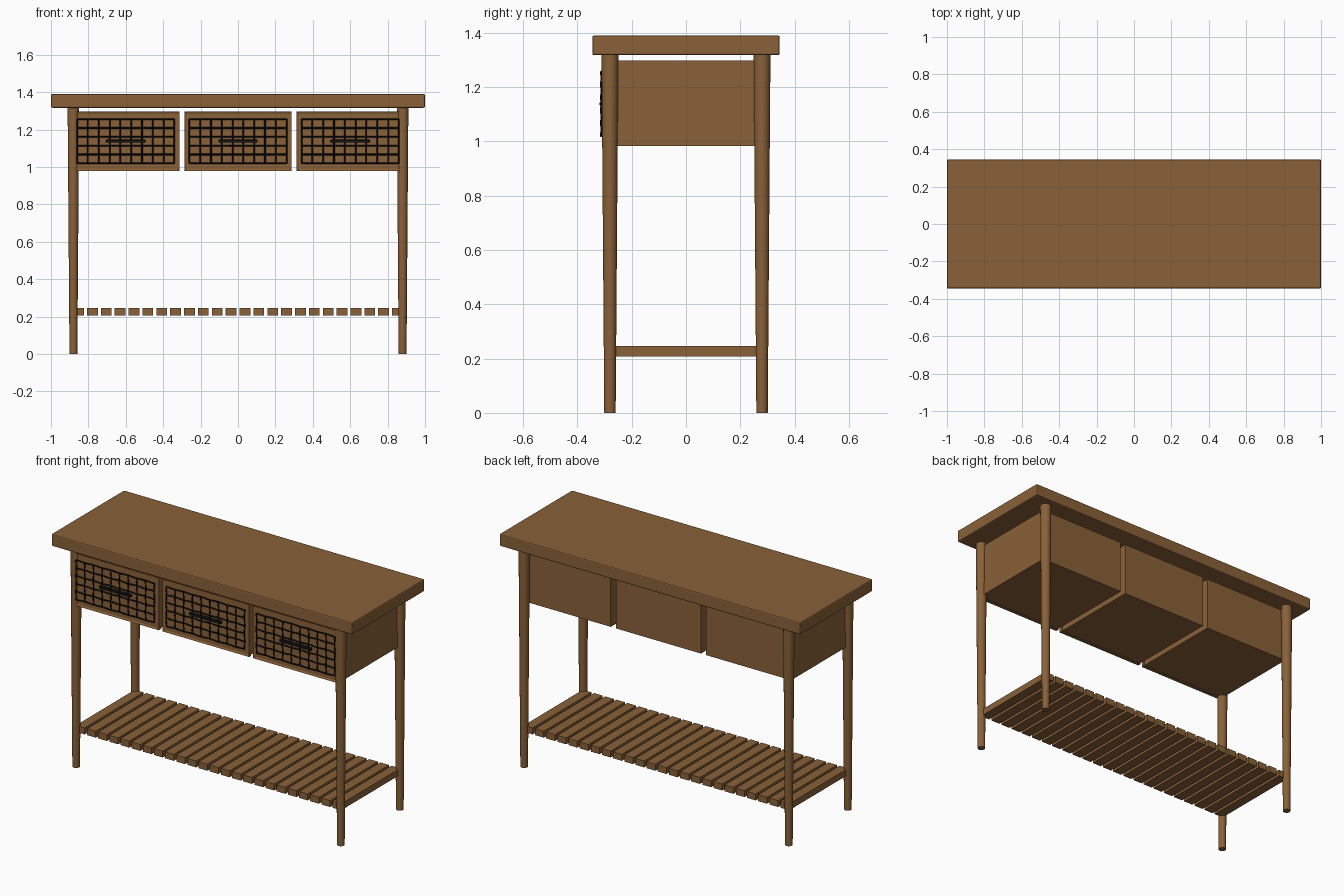
import bpy
import bmesh
from math import radians
from mathutils import Matrix, Vector

cube = bpy.data.objects.get("Cube")
if cube:
    bpy.data.objects.remove(cube, do_unlink=True)


def material(name, rgb):
    m = bpy.data.materials.new(name)
    m.use_nodes = True
    m.diffuse_color = (*rgb, 1)
    bsdf = m.node_tree.nodes["Principled BSDF"]
    bsdf.inputs["Base Color"].default_value = (*rgb, 1)
    bsdf.inputs["Roughness"].default_value = 0.6
    return m


WOOD = material("brown wood", (0.25, 0.12, 0.04))
METAL = material("black metal", (0.006, 0.006, 0.006))


def finish(bm, name, mat):
    bmesh.ops.recalc_face_normals(bm, faces=bm.faces[:])
    mesh = bpy.data.meshes.new(name)
    bm.to_mesh(mesh)
    bm.free()
    mesh.materials.append(mat)
    obj = bpy.data.objects.new(name, mesh)
    bpy.context.collection.objects.link(obj)
    return obj


def box_mesh(low, high):
    low, high = Vector(low), Vector(high)
    bm = bmesh.new()
    bmesh.ops.create_cube(bm, size=1, matrix=Matrix.Translation((low + high) / 2)
                          @ Matrix.Diagonal((*(high - low), 1)))
    return bm


def box(name, low, high, mat, bevel=0.0, segments=1):
    obj = finish(box_mesh(low, high), name, mat)
    if bevel:
        mod = obj.modifiers.new("bevel", "BEVEL")
        mod.width, mod.segments = bevel, segments
    return obj


def smooth(obj):
    bpy.ops.object.select_all(action="DESELECT")
    obj.select_set(True)
    bpy.context.view_layer.objects.active = obj
    bpy.ops.object.shade_smooth_by_angle(angle=radians(40))


# Table top
box("table_top", (-1, -0.345, 1.317), (1, 0.345, 1.39), WOOD, 0.007, 2)

# Tapered round legs
for sx, side in ((-1, "right"), (1, "left")):
    for sy, end in ((-1, "front"), (1, "back")):
        bm = bmesh.new()
        bmesh.ops.create_cone(bm, cap_ends=True, segments=24, radius1=0.021,
                              radius2=0.031, depth=1.32,
                              matrix=Matrix.Translation((sx * 0.88, sy * 0.28, 0.66)))
        smooth(finish(bm, f"{end}_{side}_leg", WOOD))

# Slatted lower shelf
SLATS, HALF_SPAN = 24, 0.853
for i in range(SLATS):
    x = -HALF_SPAN + 2 * HALF_SPAN * i / (SLATS - 1)
    box(f"shelf_slat_{i + 1}", (x - 0.029, -0.28, 0.207), (x + 0.029, 0.28, 0.246), WOOD)

# Drawers with woven wire fronts
LOW, HIGH, MID = 0.979, 1.298, 1.138
FRONT, HALF_W = -0.305, 0.287
GRID_W, GRID_H = 0.26, 0.118
COLS, ROWS = 10, 6


def wire_grid(name, cx):
    curve = bpy.data.curves.new(name, "CURVE")
    curve.dimensions = "3D"
    curve.bevel_depth, curve.bevel_resolution = 0.0042, 0
    curve.use_fill_caps = True
    xs = [cx - GRID_W + 2 * GRID_W * c / (COLS - 1) for c in range(COLS)]
    zs = [MID - GRID_H + 2 * GRID_H * r / (ROWS - 1) for r in range(ROWS)]

    def wire(points):
        spline = curve.splines.new("POLY")
        spline.points.add(len(points) - 1)
        for point, co in zip(spline.points, points):
            point.co = (*co, 1)

    # Wires pass over and under one another at each crossing
    def weave(c, r, sign):
        return FRONT - 0.005 + sign * 0.003 * (-1) ** (c + r)

    for c, x in enumerate(xs):
        wire([(x, weave(c, r, 1), z) for r, z in enumerate(zs)])
    for r, z in enumerate(zs):
        wire([(x, weave(c, r, -1), z) for c, x in enumerate(xs)])
    curve.materials.append(METAL)
    bpy.context.collection.objects.link(bpy.data.objects.new(name, curve))


for cx, place in ((-0.6, "right"), (0, "middle"), (0.6, "left")):
    box(f"{place}_drawer_body", (cx - HALF_W + 0.004, FRONT + 0.02, LOW + 0.003),
        (cx + HALF_W - 0.004, 0.262, HIGH), WOOD)

    # Front panel with a slim raised rim
    bm = box_mesh((cx - HALF_W, FRONT, LOW), (cx + HALF_W, FRONT + 0.02, HIGH))
    bm.normal_update()
    face = min(bm.faces, key=lambda f: f.calc_center_median().y)
    bmesh.ops.inset_individual(bm, faces=[face], thickness=0.015)
    inner = min(bm.faces, key=lambda f: (f.calc_center_median() - Vector((cx, FRONT, MID))).length)
    bmesh.ops.translate(bm, verts=inner.verts[:], vec=(0, 0.005, 0))
    finish(bm, f"{place}_drawer_front", WOOD)

    wire_grid(f"{place}_drawer_wire_grid", cx)
    box(f"{place}_drawer_handle", (cx - 0.105, FRONT - 0.013, MID - 0.008),
        (cx + 0.105, FRONT + 0.006, MID + 0.008), METAL, 0.004, 2)
